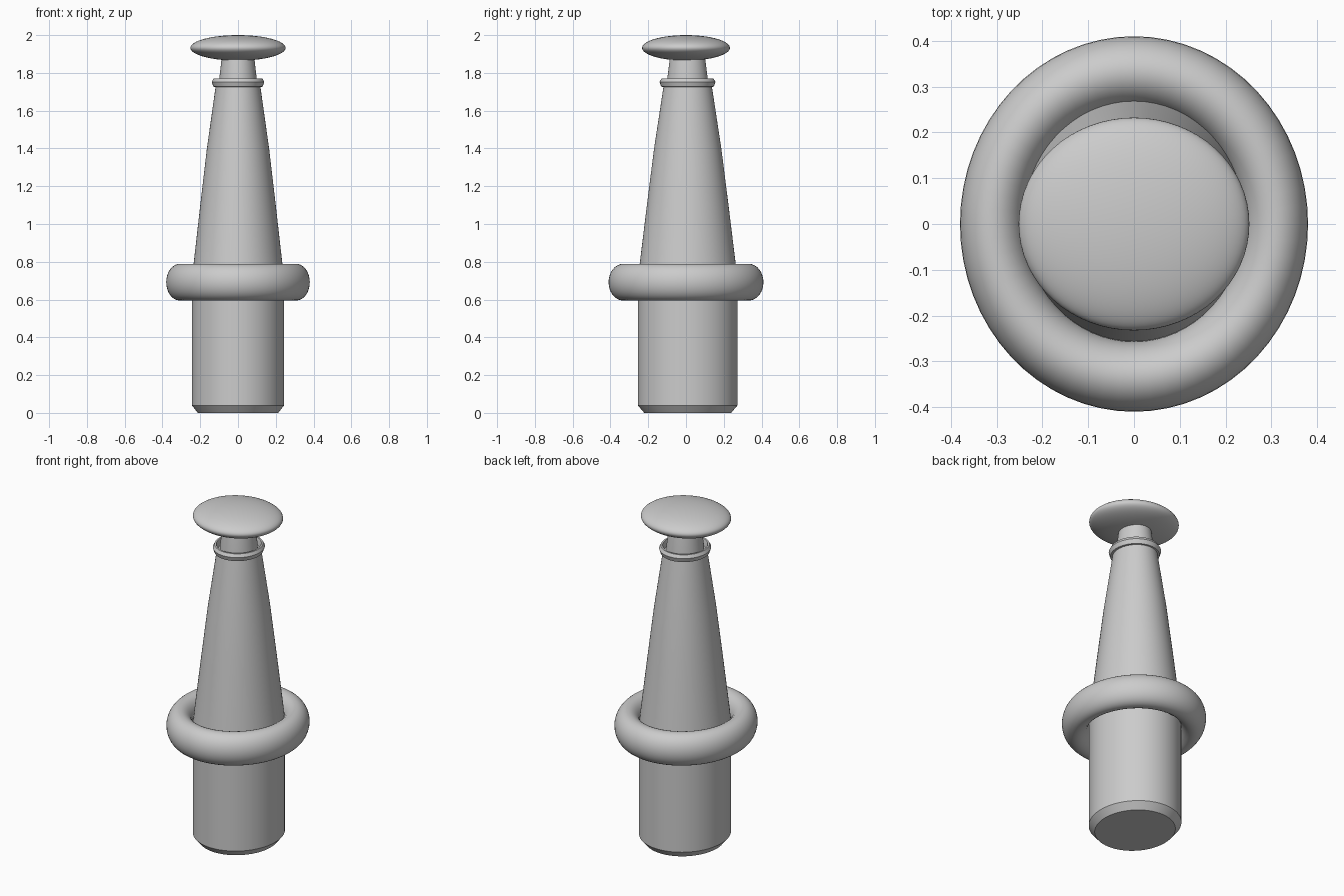
import bpy, math

if "Cube" in bpy.data.objects:
    bpy.data.objects.remove(bpy.data.objects["Cube"])

SEG = 64


def lathe(name, profile, squash=0.925, y=0.0, closed=False, angle=30):
    """Spin (radius, z) points around z; squash narrows the x axis."""
    verts, faces = [], []
    n = len(profile)
    for i in range(SEG):
        a = 2 * math.pi * i / SEG
        for r, z in profile:
            verts.append((r * squash * math.cos(a), y + r * math.sin(a), z))
    for i in range(SEG):
        j = (i + 1) % SEG
        for k in range(n if closed else n - 1):
            m = (k + 1) % n
            faces.append((i * n + k, j * n + k, j * n + m, i * n + m))
    if not closed:
        faces.append([i * n for i in reversed(range(SEG))])
        faces.append([i * n + n - 1 for i in range(SEG)])
    mesh = bpy.data.meshes.new(name)
    mesh.from_pydata(verts, [], faces)
    ob = bpy.data.objects.new(name, mesh)
    bpy.context.collection.objects.link(ob)
    bpy.ops.object.select_all(action='DESELECT')
    ob.select_set(True)
    bpy.context.view_layer.objects.active = ob
    bpy.ops.object.shade_smooth_by_angle(angle=math.radians(angle))
    return ob


def oval(radius, z, rr, rz, steps=32):
    """Closed oval cross-section."""
    return [(radius + rr * math.cos(2 * math.pi * i / steps),
             z + rz * math.sin(2 * math.pi * i / steps)) for i in range(steps)]


# Plug base with chamfered bottom edge
lathe("base_plug", [(0.23, 0), (0.264, 0.04), (0.264, 0.68)], y=0.009)

# Thick ring around the waist
lathe("waist_ring", oval(0.333, 0.692, 0.077, 0.097), squash=0.927, closed=True)

# Tapered body, slightly bulged on the way up
lathe("tapered_body", [(0.267, 0.68), (0.254, 0.79), (0.216, 1.1),
                       (0.178, 1.4), (0.127, 1.735)], y=0.009)

# Thin open collar at the top of the body
lathe("collar", [(0.118, 1.725), (0.139, 1.727), (0.148, 1.752),
                 (0.138, 1.77), (0.128, 1.77), (0.118, 1.735)],
      squash=0.94, y=0.008, closed=True)

# Neck
lathe("neck", [(0.110, 1.71), (0.107, 1.77), (0.092, 1.89)], y=0.008)

# Flattened cap
bpy.ops.mesh.primitive_uv_sphere_add(segments=SEG, ring_count=32, radius=1,
                                     location=(0, 0, 1.9325))
cap = bpy.context.object
cap.name = "cap"
cap.scale = (0.252, 0.2325, 0.0675)
bpy.ops.object.shade_smooth()
